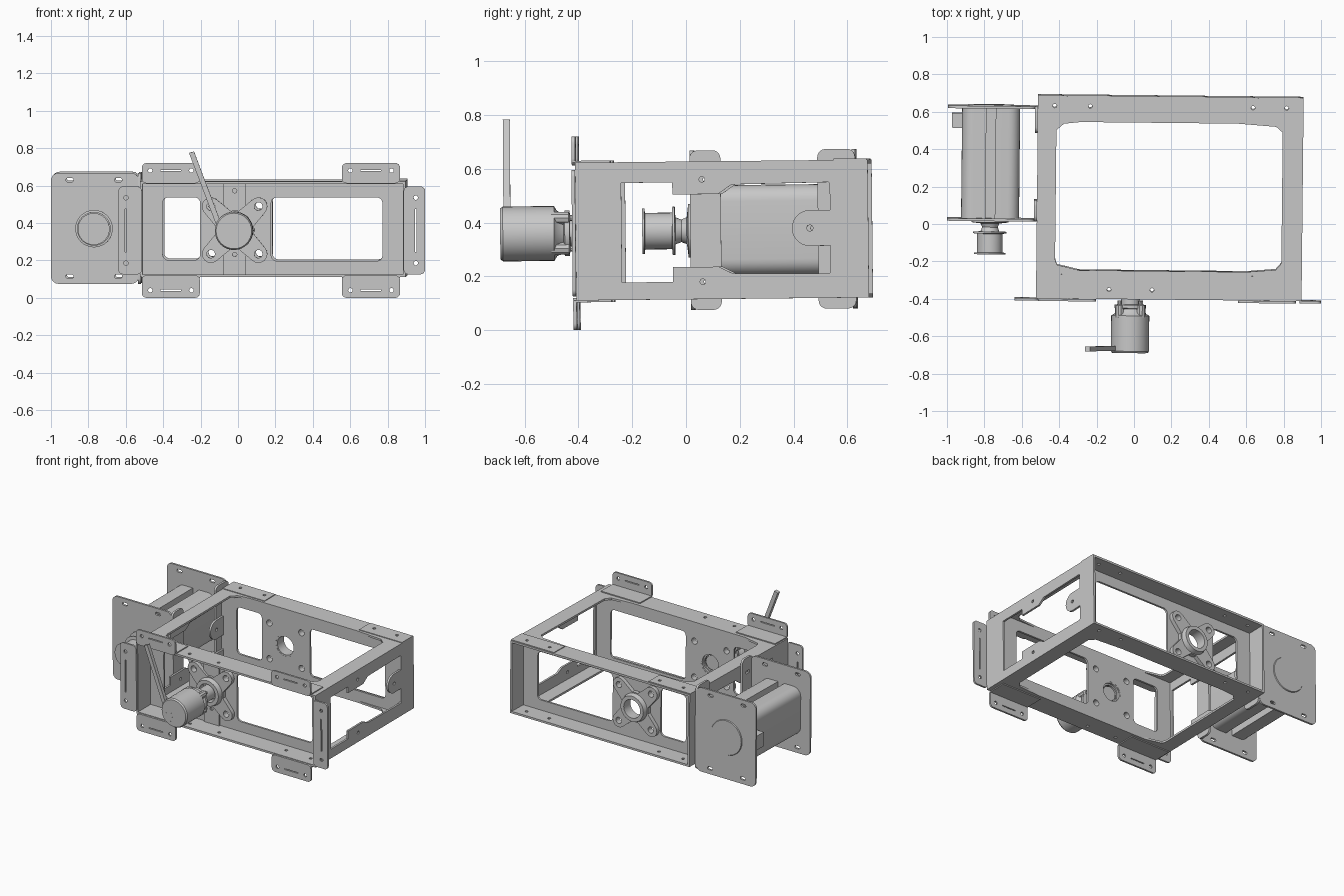
import bpy, bmesh, math
from mathutils import Matrix, Vector

if "Cube" in bpy.data.objects:
    bpy.data.objects.remove(bpy.data.objects["Cube"], do_unlink=True)

steel = bpy.data.materials.new("brushed grey steel")
steel.use_nodes = True
steel.diffuse_color = (0.58, 0.58, 0.58, 1)
steel.node_tree.nodes["Principled BSDF"].inputs["Base Color"].default_value = (0.58, 0.58, 0.58, 1)
parts = []

# The whole assembly sits very slightly turned and tipped
TILT = (Matrix.Translation((0, 0, 0.37)) @ Matrix.Rotation(math.radians(-0.6), 4, "Z")
        @ Matrix.Rotation(math.radians(0.6), 4, "X") @ Matrix.Translation((0, 0, -0.37)))


def add(name, mesh):
    mesh.name = name
    mesh.transform(TILT)
    mesh.materials.clear()
    mesh.materials.append(steel)
    ob = bpy.data.objects.new(name, mesh)
    bpy.context.collection.objects.link(ob)
    parts.append(ob)
    return ob


# 2D outline helpers
def arc(cx, cy, r, a0, a1, n):
    return [(cx + r * math.cos(math.radians(a0 + (a1 - a0) * i / n)),
             cy + r * math.sin(math.radians(a0 + (a1 - a0) * i / n))) for i in range(n + 1)]


def circle(cx, cy, r, n=24):
    return arc(cx, cy, r, 0, 360, n)[:-1]


def rect(x0, x1, y0, y1, r=0.0):
    if r == 0:
        return [(x0, y0), (x1, y0), (x1, y1), (x0, y1)]
    return (arc(x1 - r, y1 - r, r, 0, 90, 5) + arc(x0 + r, y1 - r, r, 90, 180, 5)
            + arc(x0 + r, y0 + r, r, 180, 270, 5) + arc(x1 - r, y0 + r, r, 270, 360, 5))


AXES = {"xy": ((1, 0, 0), (0, 1, 0), (0, 0, 1)),
        "xz": ((1, 0, 0), (0, 0, 1), (0, -1, 0)),
        "yz": ((0, 1, 0), (0, 0, 1), (1, 0, 0))}


# Sheet with cut-outs: filled outline extruded between two offsets on the plane normal
def plate(name, plane, lo, hi, outline, holes=()):
    cu = bpy.data.curves.new(name, "CURVE")
    cu.dimensions = "2D"
    cu.fill_mode = "BOTH"
    cu.extrude = (hi - lo) / 2
    for loop in [outline, *holes]:
        sp = cu.splines.new("POLY")
        sp.points.add(len(loop) - 1)
        for p, (u, v) in zip(sp.points, loop):
            p.co = (u, v, 0, 1)
        sp.use_cyclic_u = True
    tmp = bpy.data.objects.new("tmp", cu)
    bpy.context.collection.objects.link(tmp)
    dg = bpy.context.evaluated_depsgraph_get()
    mesh = bpy.data.meshes.new_from_object(tmp.evaluated_get(dg))
    bpy.data.objects.remove(tmp, do_unlink=True)
    bpy.data.curves.remove(cu)
    a, b, c = (Vector(v) for v in AXES[plane])
    n = Vector([abs(k) for k in c])
    m = Matrix((a, b, c)).transposed().to_4x4()
    m.translation = n * (lo + hi) / 2
    mesh.transform(m)
    bm = bmesh.new()
    bm.from_mesh(mesh)
    bmesh.ops.remove_doubles(bm, verts=bm.verts, dist=1e-5)
    bmesh.ops.recalc_face_normals(bm, faces=bm.faces)
    bm.to_mesh(mesh)
    bm.free()
    return add(name, mesh)


# Turned part around an axis parallel to y, from (radius, y) points
def lathe(name, cx, cz, profile, closed=False, steps=32):
    bm = bmesh.new()
    vs = [bm.verts.new((cx + r, y, cz)) for r, y in profile]
    es = [bm.edges.new(p) for p in zip(vs, vs[1:])]
    if closed:
        es.append(bm.edges.new((vs[-1], vs[0])))
    bmesh.ops.spin(bm, geom=vs + es, cent=(cx, 0, cz), axis=(0, 1, 0),
                   angle=math.tau, steps=steps)
    bmesh.ops.remove_doubles(bm, verts=bm.verts, dist=1e-4)
    bmesh.ops.recalc_face_normals(bm, faces=bm.faces)
    mesh = bpy.data.meshes.new(name)
    bm.to_mesh(mesh)
    bm.free()
    return add(name, mesh)


T = 0.014
X0, X1, Y0, Y1, Z0, Z1 = -0.52, 0.90, -0.40, 0.687, 0.115, 0.627
YF, YB = -0.262, 0.559            # outer faces of the recessed front and back walls
BX, BZ = -0.015, 0.365            # bearing axis
MX, MZ = -0.77, 0.37              # side motor axis

# Recessed front and back walls with two windows, a bearing hole and bolt holes
bolts = [(BX + sx * 0.127, BZ + sz * 0.127) for sx, sz in ((1, 1), (-1, 1), (-1, -1), (1, -1))]
bolt_holes = [circle(x, z, 0.022, 14) for x, z in bolts]
windows = [rect(-0.40, -0.20, 0.205, 0.54, 0.03), rect(0.18, 0.775, 0.20, 0.54, 0.03),
           circle(BX, BZ, 0.075)]
for name, y in (("front_wall", YF), ("back_wall", YB - T)):
    plate(name, "xz", y, y + T, rect(X0, X1, Z0, Z1), windows + bolt_holes)

# End walls: stepped window with a round lug reaching in
end_window = ([(-0.23, 0.18), (-0.04, 0.18), (-0.04, 0.235), (0.13, 0.235), (0.18, 0.21),
               (0.54, 0.205), (0.555, 0.22), (0.555, 0.31)]
              + arc(0.47, 0.375, 0.067, 270, 90, 14)
              + [(0.555, 0.442), (0.555, 0.53), (0.54, 0.545), (0.18, 0.54), (0.13, 0.505),
                 (-0.04, 0.505), (-0.04, 0.55), (-0.23, 0.55)])
end_holes = [end_window, circle(0.47, 0.375, 0.012, 8),
             circle(0.07, 0.18, 0.011, 8), circle(0.07, 0.56, 0.011, 8)]
for name, x in (("left_end_wall", X1 - T), ("right_end_wall", X0)):
    plate(name, "yz", x, x + T, rect(Y0, Y1, Z0, Z1), end_holes)

# Top and bottom rims
rim_window = [(-0.42, -0.19), (-0.41, -0.22), (-0.28, -0.25), (0.58, -0.25), (0.76, -0.235),
              (0.79, -0.20), (0.79, 0.50), (0.755, 0.53), (0.55, 0.545), (-0.20, 0.555),
              (-0.38, 0.535), (-0.42, 0.50)]
rim_holes = [circle(x, y, 0.011, 8) for x, y in
             ((-0.43, 0.63), (-0.24, 0.63), (0.63, 0.63), (0.81, 0.63),
              (0.81, -0.33), (0.61, -0.32), (0.10, -0.35), (-0.13, -0.35))]
for name, z in (("top_rim", Z1 - T), ("bottom_rim", Z0)):
    plate(name, "xy", z, z + T, rect(X0, X1, Y0, Y1), [rim_window] + rim_holes)

# Corner gussets lying on the back strip of the top rim
for name, x0, x1 in (("gusset_right", X0, -0.19), ("gusset_left", 0.56, X1)):
    plate(name, "xy", Z1, Z1 + 0.005, rect(x0, x1, 0.56, Y1 - 0.005),
          [circle(x, 0.63, 0.011, 8) for x in (-0.43, -0.24, 0.63, 0.81) if x0 < x < x1])

# Mounting tabs above, below and beside the front opening, each with its bent foot
for side, x0, x1 in (("right", -0.51, -0.20), ("left", 0.56, 0.87)):
    for level, z0, z1, hz, foot in (("upper", Z1 - 0.01, 0.725, 0.685, Z1),
                                    ("lower", 0.0045, Z0 + 0.01, 0.045, Z0 - 0.007)):
        plate(f"{level}_{side}_tab", "xz", Y0 - 0.013, Y0, rect(x0, x1, z0, z1, 0.025),
              [circle(x0 + 0.045, hz, 0.012, 10), circle(x1 - 0.045, hz, 0.012, 10),
               rect(x0 + 0.10, x1 - 0.10, hz - 0.003, hz + 0.003)])
        plate(f"{level}_{side}_tab_foot", "xy", foot, foot + 0.007, rect(x0, x1, Y0 - 0.01, -0.27))
for side, x0, x1, hx in (("right", -0.635, X0 + 0.01, -0.595), ("left", X1 - 0.01, 1.004, 0.955)):
    plate(f"{side}_side_tab", "xz", Y0 - 0.013, Y0, rect(x0, x1, 0.13, 0.60, 0.025),
          [circle(hx, 0.19, 0.012, 10), circle(hx, 0.54, 0.012, 10),
           rect(hx - 0.004, hx + 0.004, 0.25, 0.48)])

# Four-lobed flange bearings on the outside of both walls
lobes = []
for i, (x, z) in enumerate(bolts):
    a = 45 + 90 * i
    lobes += arc(x, z, 0.048, a - 85, a + 85, 8)
    lobes += arc(BX, BZ, 0.105, a + 33, a + 57, 3)
for name, y, s in (("front_bearing", YF, -1), ("back_bearing", YB, 1)):
    lo, hi = sorted((y, y + s * 0.028))
    plate(name + "_flange", "xz", lo, hi, lobes, bolt_holes + [circle(BX, BZ, 0.085)])
    lathe(name + "_ring", BX, BZ, [(0.10, y + s * 0.02), (0.09, y + s * 0.06), (0.065, y + s * 0.06),
                                   (0.065, y - s * 0.013), (0.075, y - s * 0.013), (0.088, y + s * 0.002)],
          closed=True)

# Vertical strap lying on the front wall behind the bearing
plate("front_strap", "xz", YF - 0.012, YF, rect(BX - 0.06, BX + 0.06, Z0, 0.615),
      [circle(BX, BZ, 0.055), circle(BX, 0.235, 0.012, 8), circle(BX, 0.575, 0.012, 8)])

# Crank body with collar lugs and lever
lathe("crank_body", BX, BZ, [(0, -0.69), (0.095, -0.69), (0.102, -0.68), (0.102, -0.49), (0.085, -0.48),
                             (0.07, -0.455), (0.085, -0.45), (0.085, -0.432), (0.05, -0.43),
                             (0.05, -0.27), (0, -0.27)])
for i in range(4):
    a = math.radians(45 + 90 * i)
    lathe(f"collar_lug_{i + 1}", BX + 0.08 * math.cos(a), BZ + 0.08 * math.sin(a),
          [(0, -0.50), (0.024, -0.50), (0.024, -0.435), (0.012, -0.43), (0.012, -0.41), (0, -0.41)], steps=10)
plate("crank_lever", "xz", -0.679, -0.653,
      [(-0.078, 0.315), (-0.053, 0.325), (-0.228, 0.79), (-0.255, 0.782)])
plate("lever_root", "xz", -0.691, -0.66, [(-0.10, 0.35), (-0.10, 0.325), (-0.04, 0.30), (-0.015, 0.365)])

# Side motor bracket: two end plates with corner slots, each with a flange on the end wall
slots = [rect(x - 0.02, x + 0.02, z - 0.01, z + 0.01, 0.009)
         for x in (-0.90, -0.64) for z in (0.115, 0.63)]
for name, y, f0, f1 in (("front", 0.010, 0.010, 0.125), ("back", 0.612, 0.485, 0.625)):
    plate(f"motor_{name}_plate", "xz", y, y + 0.014, rect(-1.0, -0.53, 0.075, 0.668, 0.04), slots)
    plate(f"motor_{name}_flange", "yz", -0.535, X0, rect(f0, f1, 0.075, 0.668, 0.03),
          [rect(0.5 * (f0 + f1) - 0.02, 0.5 * (f0 + f1) + 0.02, z, z + 0.02) for z in (0.17, 0.555)])

# Motor body: rounded block with a groove along the top and the bottom
w, h, r, g = 0.155, 0.168, 0.06, 0.025
body = (arc(MX + w - r, MZ + h - r, r, 0, 90, 6)
        + [(MX + g, MZ + h), (MX + g, MZ + h - 0.05), (MX - g, MZ + h - 0.05), (MX - g, MZ + h)]
        + arc(MX - w + r, MZ + h - r, r, 90, 180, 6) + arc(MX - w + r, MZ - h + r, r, 180, 270, 6)
        + [(MX - g, MZ - h), (MX - g, MZ - h + 0.05), (MX + g, MZ - h + 0.05), (MX + g, MZ - h)]
        + arc(MX + w - r, MZ - h + r, r, 270, 360, 6))
plate("motor_body", "xz", 0.022, 0.614, body)
lathe("motor_end_cap", MX, MZ, [(0, 0.632), (0.12, 0.632), (0.125, 0.623), (0.125, 0.61), (0, 0.61)])
plate("motor_connector", "xz", 0.505, 0.585, rect(-0.978, -0.90, 0.32, 0.42),
      [rect(-0.964, -0.93, 0.335, 0.405)])

# Motor shaft and flanged pulley
lathe("motor_pulley", MX, MZ, [(0, -0.17), (0.085, -0.17), (0.085, -0.162), (0.068, -0.16), (0.068, -0.06),
                               (0.09, -0.058), (0.09, -0.049), (0.05, -0.047), (0.042, -0.025), (0.05, -0.005),
                               (0.10, 0.001), (0.10, 0.013), (0, 0.013)])

# Smooth the round surfaces and keep the sheet edges sharp
bpy.ops.object.select_all(action="DESELECT")
for ob in parts:
    ob.select_set(True)
bpy.context.view_layer.objects.active = parts[0]
bpy.ops.object.shade_smooth_by_angle()
